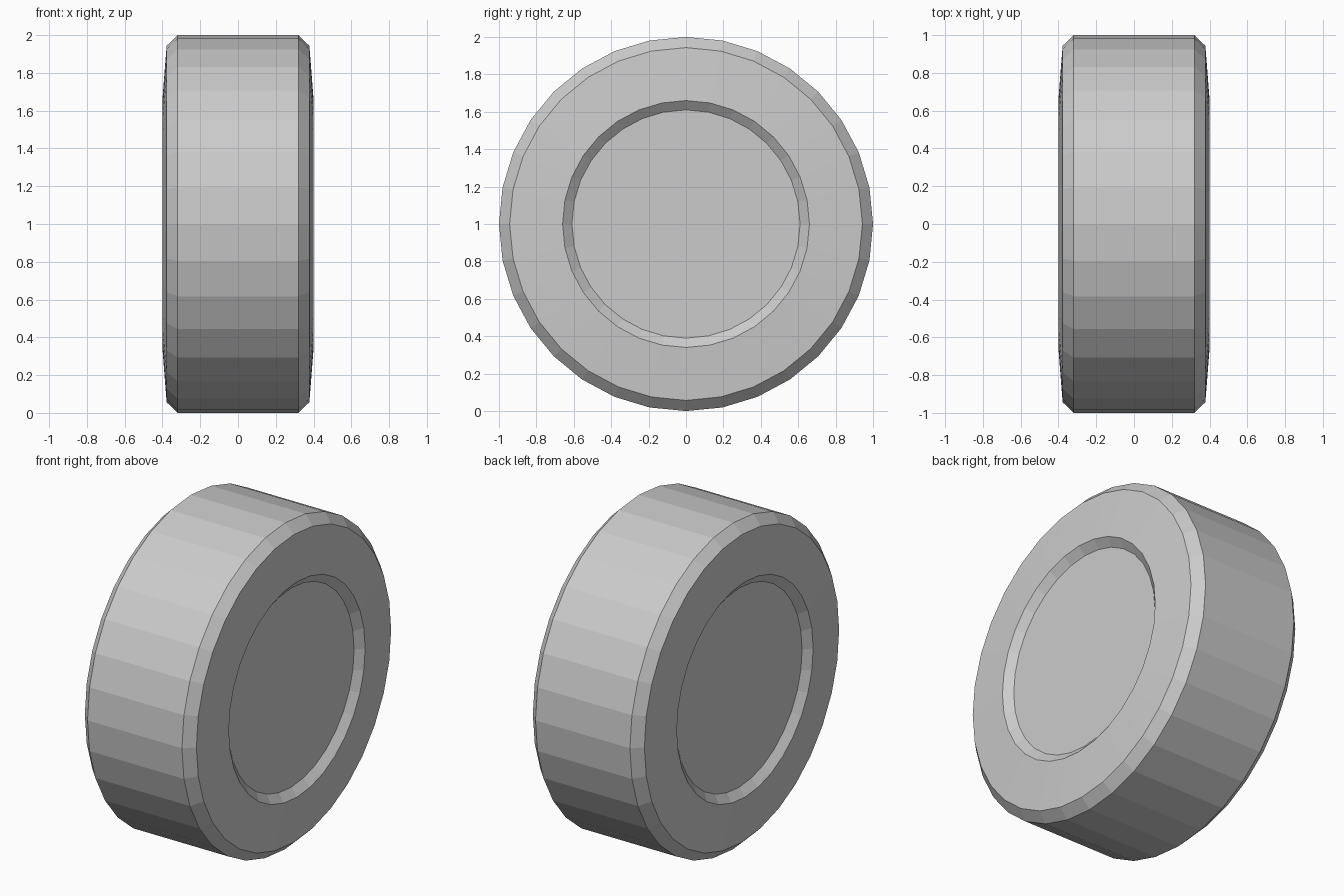
import bpy, bmesh, math

if "Cube" in bpy.data.objects:
    bpy.data.objects.remove(bpy.data.objects["Cube"])

SIDES = 32

# Half profile of the tyre: (distance from mid-plane, radius)
half = [(0.32, 1.0), (0.378, 0.943), (0.40, 0.66), (0.36, 0.61)]
profile = [(-x, r) for x, r in reversed(half)] + half

bm = bmesh.new()

# One ring of vertices per profile point, turned about the x axis
rings = []
for x, r in profile:
    rings.append([bm.verts.new((x, r * math.sin(2 * math.pi * i / SIDES),
                                1 + r * math.cos(2 * math.pi * i / SIDES)))
                  for i in range(SIDES)])

# Tread, shoulders, sidewalls and recess walls
for a, b in zip(rings, rings[1:]):
    for i in range(SIDES):
        j = (i + 1) % SIDES
        bm.faces.new((a[i], a[j], b[j], b[i]))

# Recessed hub discs on both sides
bm.faces.new(rings[0])
bm.faces.new(rings[-1])
bmesh.ops.recalc_face_normals(bm, faces=bm.faces)

mesh = bpy.data.meshes.new("wheel")
bm.to_mesh(mesh)
bm.free()
wheel = bpy.data.objects.new("wheel", mesh)
bpy.context.collection.objects.link(wheel)
